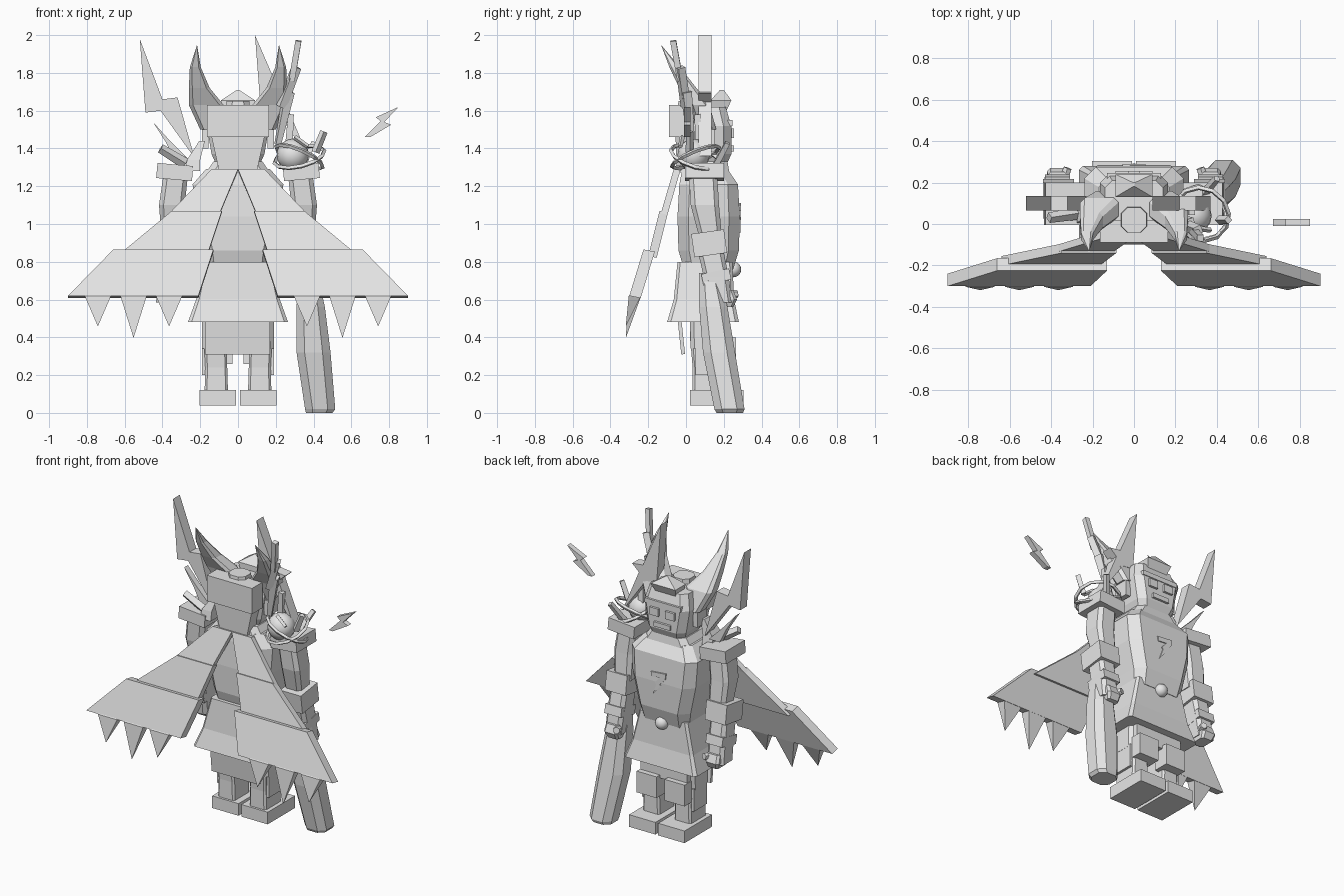
import bpy, bmesh, math
from mathutils import Vector, Matrix

cube = bpy.data.objects.get("Cube")
if cube:
    bpy.data.objects.remove(cube)

mat = bpy.data.materials.new("light_grey")
mat.use_nodes = True
GREY = (0.8, 0.8, 0.8, 1)
mat.diffuse_color = GREY
mat.node_tree.nodes["Principled BSDF"].inputs["Base Color"].default_value = GREY


def finish(name, bm):
    bmesh.ops.remove_doubles(bm, verts=bm.verts, dist=0.0002)
    bmesh.ops.recalc_face_normals(bm, faces=bm.faces)
    mesh = bpy.data.meshes.new(name)
    bm.to_mesh(mesh)
    bm.free()
    mesh.materials.append(mat)
    ob = bpy.data.objects.new(name, mesh)
    bpy.context.collection.objects.link(ob)
    return ob


def skin(name, rings):
    """Closed shell through rings of points."""
    bm = bmesh.new()
    vs = [[bm.verts.new(p) for p in r] for r in rings]
    n = len(vs[0])
    for a, b in zip(vs, vs[1:]):
        for i in range(n):
            j = (i + 1) % n
            bm.faces.new((a[i], a[j], b[j], b[i]))
    bm.faces.new(vs[0])
    bm.faces.new(vs[-1][::-1])
    return finish(name, bm)


def loft(name, sections, cut=0.0):
    """Stack of rectangles (x, y, z, half x, half y), corners cut by a share."""
    rings = []
    for x, y, z, a, b in sections:
        c = cut * min(a, b)
        ring = []
        for sx, sy, first in ((1, 1, 0), (-1, 1, 1), (-1, -1, 0), (1, -1, 1)):
            pair = [(x + sx * a, y + sy * (b - c), z), (x + sx * (a - c), y + sy * b, z)]
            ring += (pair[::-1] if first else pair) if c else pair[:1]
        rings.append(ring)
    return skin(name, rings)


def box(name, x0, x1, y0, y1, z0, z1, tilt=0.0, axis='X'):
    c = Vector(((x0 + x1) / 2, (y0 + y1) / 2, (z0 + z1) / 2))
    bm = bmesh.new()
    size = Matrix.Diagonal((abs(x1 - x0), y1 - y0, z1 - z0, 1))
    turn = Matrix.Rotation(math.radians(tilt), 4, axis)
    bmesh.ops.create_cube(bm, size=1, matrix=Matrix.Translation(c) @ turn @ size)
    return finish(name, bm)


def plate(name, pts, y0, y1):
    return skin(name, [[(x, y, z) for x, z in pts] for y in (y0, y1)])


def rod(name, a, b, r0, r1, sides=4):
    a, b = Vector(a), Vector(b)
    d = b - a
    bm = bmesh.new()
    m = Matrix.Translation((a + b) / 2) @ d.to_track_quat('Z', 'Y').to_matrix().to_4x4()
    bmesh.ops.create_cone(bm, cap_ends=True, segments=sides, radius1=r0, radius2=r1,
                          depth=d.length, matrix=m)
    return finish(name, bm)


def ball(name, c, r):
    bm = bmesh.new()
    bmesh.ops.create_uvsphere(bm, u_segments=16, v_segments=10, radius=r,
                              matrix=Matrix.Translation(c))
    ob = finish(name, bm)
    ob.data.shade_smooth()
    return ob


# Body, skirt and belt
loft("torso", [(0, .12, .76, .17, .13), (0, .12, .86, .19, .16), (0, .12, 1.04, .23, .165),
               (0, .12, 1.21, .24, .155), (0, .1, 1.29, .17, .12)], .35)
loft("skirt", [(0, .09, .48, .265, .19), (0, .095, .6, .222, .16), (0, .1, .8, .175, .145)], .1)
ball("belt_buckle", (0, .25, .76), .042)
box("pelvis", -.17, .17, .02, .23, .38, .52)
box("rear_flap", -.175, .17, -.035, -.015, .31, .5, 6)
plate("chest_bolt", [(.055, 1.1), (-.055, 1.11), (-.05, 1.07), (-.01, 1.03), (-.02, 1.025),
                     (.04, .955), (.015, 1.025), (.025, 1.035), (-.01, 1.075), (.05, 1.07)],
      .27, .29)

# Head, face and rear hood
loft("head", [(0, .11, 1.28, .1, .09), (0, .12, 1.37, .14, .12),
              (0, .12, 1.52, .165, .12), (0, .11, 1.62, .14, .1)], .35)
loft("collar", [(0, .1, 1.27, .17, .13), (0, .1, 1.33, .13, .12)], .3)
box("brow", -.13, .13, .19, .245, 1.52, 1.55)
box("mouth", -.06, .06, .21, .255, 1.385, 1.415)
box("rear_hood", -.165, .165, -.09, .02, 1.46, 1.63)
loft("nape", [(0, -.01, 1.28, .1, .04), (0, -.01, 1.46, .14, .045)])
loft("hood_knob", [(0, .02, 1.6, .065, .065), (0, .02, 1.65, .06, .06)], .5)
loft("crest", [(0, .17, 1.59, .07, .04), (0, .185, 1.655, .09, .055), (0, .19, 1.71, .005, .01)])

for s, side in ((1, "left"), (-1, "right")):
    def mx(*sections):
        return [(s * q[0],) + tuple(q[1:]) for q in sections]

    box(side + "_eye", s * .025, s * .09, .21, .255, 1.455, 1.505)
    box(side + "_ear", s * .155, s * .19, .05, .15, 1.4, 1.5)

    # Swept horns
    loft(side + "_horn", mx((.13, .11, 1.5, .07, .05), (.168, .07, 1.63, .092, .055),
                            (.205, .01, 1.72, .055, .045), (.226, -.06, 1.83, .029, .028),
                            (.217, -.13, 1.945, .001, .001)), .4)

    # Legs and feet
    box(side + "_foot", s * .01, s * .203, .02, .305, .04, .12)
    loft(side + "_shin", mx((.115, .12, .11, .062, .085), (.115, .12, .24, .058, .085),
                            (.12, .11, .36, .06, .085)), .2)
    loft(side + "_thigh", mx((.125, .11, .34, .066, .085), (.12, .11, .52, .07, .09)), .3)
    box(side + "_knee_plate", s * .03, s * .175, .16, .265, .26, .4)
    box(side + "_calf_plate", s * .16, s * .19, .05, .19, .2, .35)

    # Arms, from shoulder to hand
    box(side + "_shoulder_plate", s * .24, s * .43, -.005, .2, 1.235, 1.315, s * -5, 'Y')
    loft(side + "_upper_arm", mx((.345, .13, .93, .06, .06), (.35, .1, 1.1, .068, .075),
                                 (.33, .09, 1.26, .065, .075)), .35)
    box(side + "_cuff", s * .29, s * .44, .035, .21, .835, .96, 8)
    loft(side + "_forearm", mx((.375, .18, .585, .058, .065), (.37, .16, .72, .06, .066),
                               (.365, .13, .86, .06, .068)), .35)
    box(side + "_wrist_band", s * .31, s * .43, .085, .235, .69, .75, 12)
    loft(side + "_hand", mx((.365, .2, .56, .04, .05), (.37, .2, .6, .05, .07),
                            (.37, .19, .65, .045, .06)), .3)
    rod(side + "_thumb", (s * .35, .19, .62), (s * .32, .27, .63), .025, .022, 6)

    # Cape panels: upper edge, lower edge as (x inner, x outer, front y, z), then depth
    panels = {"upper": ((0, .14, -.065, 1.29), (.1, .37, -.135, 1.05), .035),
              "middle": ((.085, .35, -.14, 1.07), (.165, .64, -.2, .83), .045),
              "lower": ((.13, .66, -.225, .865), (.21, .9, -.3, .62), .06)}
    for part, (t, b, depth) in panels.items():
        corners = [(t[0], t), (t[1], t), (b[1], b), (b[0], b)]
        skin(side + "_cape_" + part, [[(s * x, e[2] + d, e[3] - d * .2) for x, e in corners]
                                      for d in (0, depth)])

    # Hem spikes
    for i, (x, tip) in enumerate(((.365, .46), (.553, .4), (.742, .46)), 1):
        loft(f"{side}_hem_spike_{i}", mx((x, -.318, tip, .001, .001), (x, -.27, .62, .07, .033),
                                         (x, -.265, .65, .01, .01)))

# Tall bolts standing behind the shoulders
plate("right_tall_bolt", [(-.52, 1.98), (-.4, 1.66), (-.32, 1.67), (-.23, 1.35),
                          (-.41, 1.6), (-.49, 1.59)], .065, .135)
plate("left_tall_bolt", [(.09, 2), (.22, 1.7), (.3, 1.69), (.25, 1.645), (.37, 1.36),
                         (.2, 1.6), (.12, 1.61)], .065, .135)

# Loose shards at the right shoulder
plate("right_shard", [(-.45, 1.54), (-.36, 1.44), (-.25, 1.33), (-.33, 1.33), (-.38, 1.43)], .08, .12)
rod("right_small_shard", (-.28, .05, 1.32), (-.41, .03, 1.4), .03, .025)
loft("right_collar_shard", [(-.24, .06, 1.28, .04, .06), (-.235, .06, 1.34, .035, .05),
                            (-.19, .07, 1.44, .015, .03)])

# Orb with tilted rings and prongs at the left shoulder
ORB = Vector((.29, .04, 1.365))
ball("shoulder_orb", ORB, .085)
for k, (tx, ty) in enumerate(((22, -14), (-16, 24)), 1):
    bpy.ops.mesh.primitive_torus_add(
        major_radius=.135, minor_radius=.012, major_segments=12, minor_segments=4,
        location=ORB + Vector((.035, .01, -.01)),
        rotation=(math.radians(tx), math.radians(ty), 0))
    ring = bpy.context.object
    ring.name = f"orb_ring_{k}"
    ring.data.materials.append(mat)
rod("orb_prong_1", (.41, .02, 1.38), (.455, .02, 1.49), .022, .02)
rod("orb_prong_2", (.27, .07, 1.42), (.28, .06, 1.58), .028, .022)
rod("orb_prong_3", (.34, .15, 1.3), (.4, .22, 1.43), .022, .018)
rod("orb_prong_4", (.3, -.02, 1.46), (.37, -.03, 1.41), .014, .012)

# Slender bolt leaning over the left shoulder
rod("leaning_bolt_top", (.285, -.03, 1.76), (.32, -.068, 1.97), .022, .022)
rod("leaning_bolt_middle", (.23, .0, 1.62), (.31, -.03, 1.83), .03, .028)
rod("leaning_bolt_bottom", (.21, .03, 1.42), (.27, 0, 1.7), .02, .035)

# Floating bolt
plate("floating_bolt", [(.85, 1.62), (.73, 1.565), (.755, 1.545), (.67, 1.46), (.7, 1.46),
                        (.81, 1.525), (.775, 1.54)], -.01, .025)

# Club held in the left hand
loft("club", [(.43, .232, 0, .07, .07), (.435, .23, .02, .08, .08), (.4, .175, .32, .09, .085),
              (.385, .145, .56, .075, .075), (.37, .12, .74, .05, .05)], .5)
